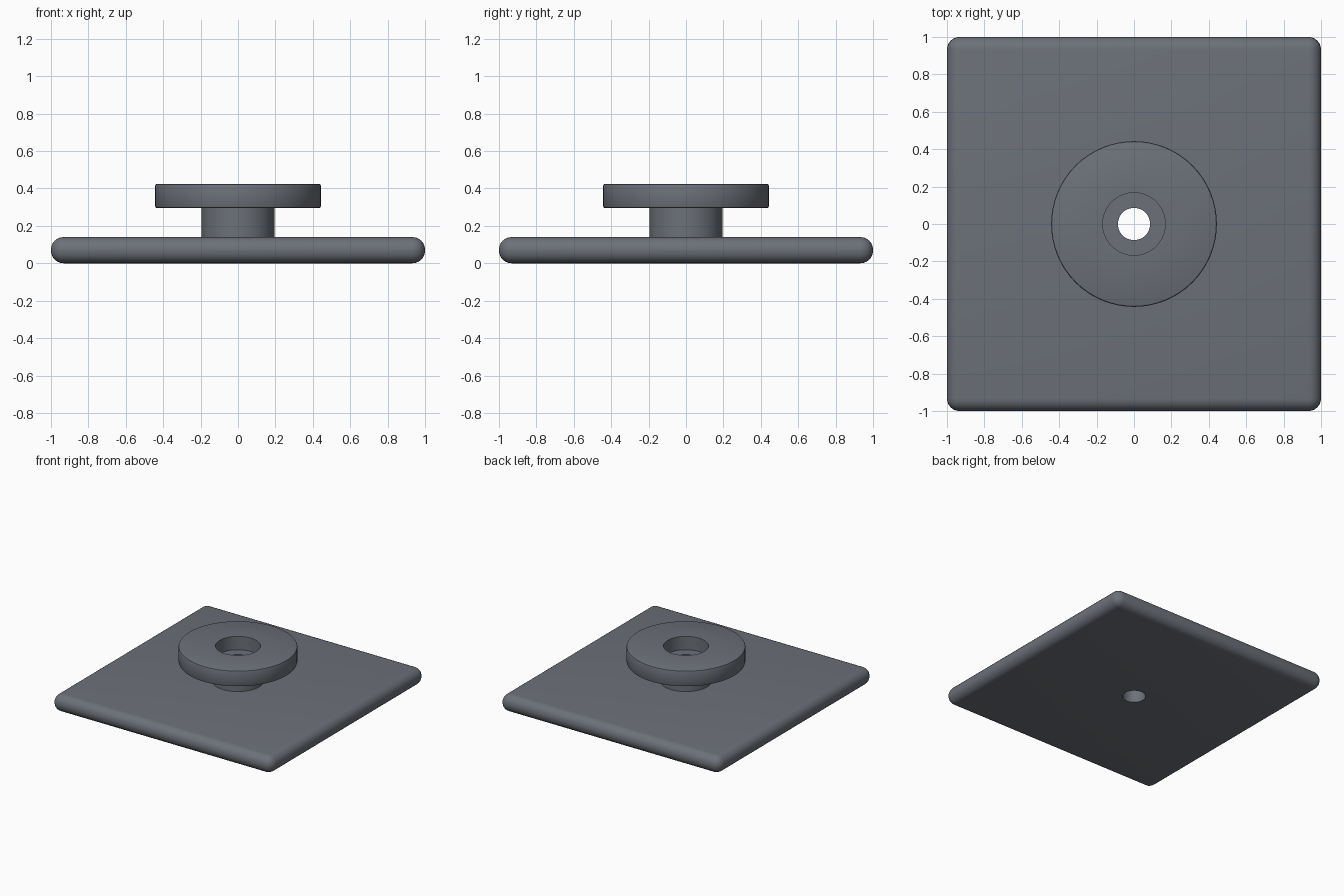
import bpy, bmesh, math
from mathutils import Matrix

cube = bpy.data.objects.get("Cube")
if cube:
    bpy.data.objects.remove(cube, do_unlink=True)

steel = bpy.data.materials.new("slate_grey")
steel.use_nodes = True
COLOUR = (0.15, 0.165, 0.19, 1)
steel.diffuse_color = COLOUR
steel.node_tree.nodes["Principled BSDF"].inputs["Base Color"].default_value = COLOUR

BASE_H, TOP, BORE, STEPS = 0.14, 0.425, 0.086, 64


def make(name, bm):
    bmesh.ops.recalc_face_normals(bm, faces=bm.faces)
    mesh = bpy.data.meshes.new(name)
    bm.to_mesh(mesh)
    bm.free()
    mesh.materials.append(steel)
    obj = bpy.data.objects.new(name, mesh)
    bpy.context.collection.objects.link(obj)
    return obj


def activate(obj):
    bpy.ops.object.select_all(action='DESELECT')
    obj.select_set(True)
    bpy.context.view_layer.objects.active = obj


# Square plate with fully rounded rim and corners
bm = bmesh.new()
bmesh.ops.create_cube(bm, size=1, matrix=Matrix.Translation((0, 0, BASE_H / 2))
                      @ Matrix.Diagonal((2, 2, BASE_H, 1)))
bmesh.ops.bevel(bm, geom=bm.edges[:], offset=0.067, segments=6,
                profile=0.5, affect='EDGES')
plate = make("base_plate", bm)

# Screw hole through the plate
bm = bmesh.new()
bmesh.ops.create_cone(bm, cap_ends=True, segments=STEPS, radius1=BORE,
                      radius2=BORE, depth=1)
cutter = make("hole_cutter", bm)
cutter.hide_render = True
cut = plate.modifiers.new("screw_hole", 'BOOLEAN')
cut.operation, cut.solver, cut.object = 'DIFFERENCE', 'EXACT', cutter
activate(plate)
bpy.ops.object.modifier_apply(modifier=cut.name)
bpy.data.objects.remove(cutter, do_unlink=True)

# Neck and flange, turned from one profile with a counterbored hole
NECK, RIM, UNDER, SINK, EDGE = 0.195, 0.443, 0.295, 0.167, 0.01
profile = [(BORE, BASE_H), (NECK, BASE_H), (NECK, UNDER), (RIM - EDGE, UNDER),
           (RIM - EDGE * 0.3, UNDER + EDGE * 0.3), (RIM, UNDER + EDGE),
           (RIM, TOP - EDGE), (RIM - EDGE * 0.3, TOP - EDGE * 0.3),
           (RIM - EDGE, TOP), (SINK, TOP), (SINK, TOP - 0.11), (BORE, TOP - 0.11)]
bm = bmesh.new()
rings = []
for i in range(STEPS):
    a = math.tau * i / STEPS
    rings.append([bm.verts.new((r * math.cos(a), r * math.sin(a), z))
                  for r, z in profile])
for i in range(STEPS):
    here, after = rings[i], rings[(i + 1) % STEPS]
    for j in range(len(profile)):
        k = (j + 1) % len(profile)
        bm.faces.new((here[j], after[j], after[k], here[k]))
knob = make("flanged_knob", bm)

for obj in (plate, knob):
    activate(obj)
    bpy.ops.object.shade_smooth_by_angle(angle=math.radians(30))
